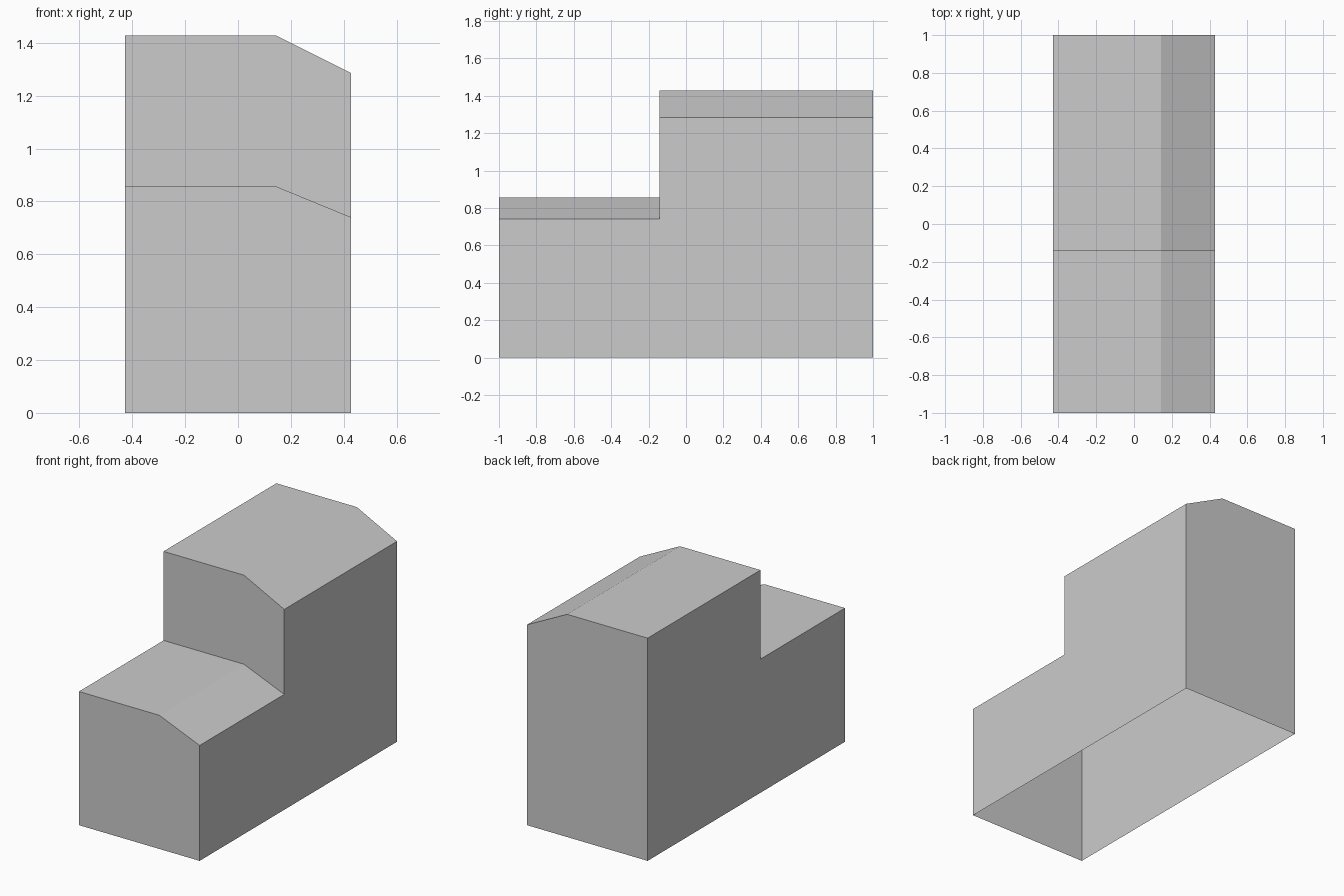
import bpy, bmesh

if "Cube" in bpy.data.objects:
    bpy.data.objects.remove(bpy.data.objects["Cube"])

HALF = 0.428      # half width
RIDGE = 0.143     # where the flat roof turns into the slope
STEP = -0.143     # y of the step between low and high part

low = [(-HALF, 0.857), (RIDGE, 0.857), (HALF, 0.74)]
high = [(-HALF, 1.428), (RIDGE, 1.428), (HALF, 1.285)]
base = [(HALF, 0), (-HALF, 0)]

bm = bmesh.new()


def ring(points, y):
    return [bm.verts.new((x, y, z)) for x, z in points]


def strip(a, b):
    for i in range(len(a) - 1):
        bm.faces.new((a[i], a[i + 1], b[i + 1], b[i]))


# roofs, each a three-point profile swept along y
low_front, low_back = ring(low, -1), ring(low, STEP)
high_front, high_back = ring(high, STEP), ring(high, 1)
strip(low_front, low_back)
strip(high_front, high_back)

# riser wall at the step
bm.faces.new(low_back + high_front[::-1])

# front and back walls
base_front, base_back = ring(base, -1), ring(base, 1)
bm.faces.new(low_front + base_front)
bm.faces.new(high_back + base_back)

# stepped side walls; the underside stays open
for top, bottom in ((0, 1), (2, 0)):
    bm.faces.new((base_front[bottom], low_front[top], low_back[top],
                  high_front[top], high_back[top], base_back[bottom]))

# make the open shell face outward
bmesh.ops.recalc_face_normals(bm, faces=bm.faces)
bm.normal_update()
roof = max(bm.faces, key=lambda f: f.calc_center_median().z)
if roof.normal.z < 0:
    bmesh.ops.reverse_faces(bm, faces=bm.faces)

mesh = bpy.data.meshes.new("stepped_block")
bm.to_mesh(mesh)
bm.free()
bpy.context.collection.objects.link(bpy.data.objects.new("stepped_block", mesh))
